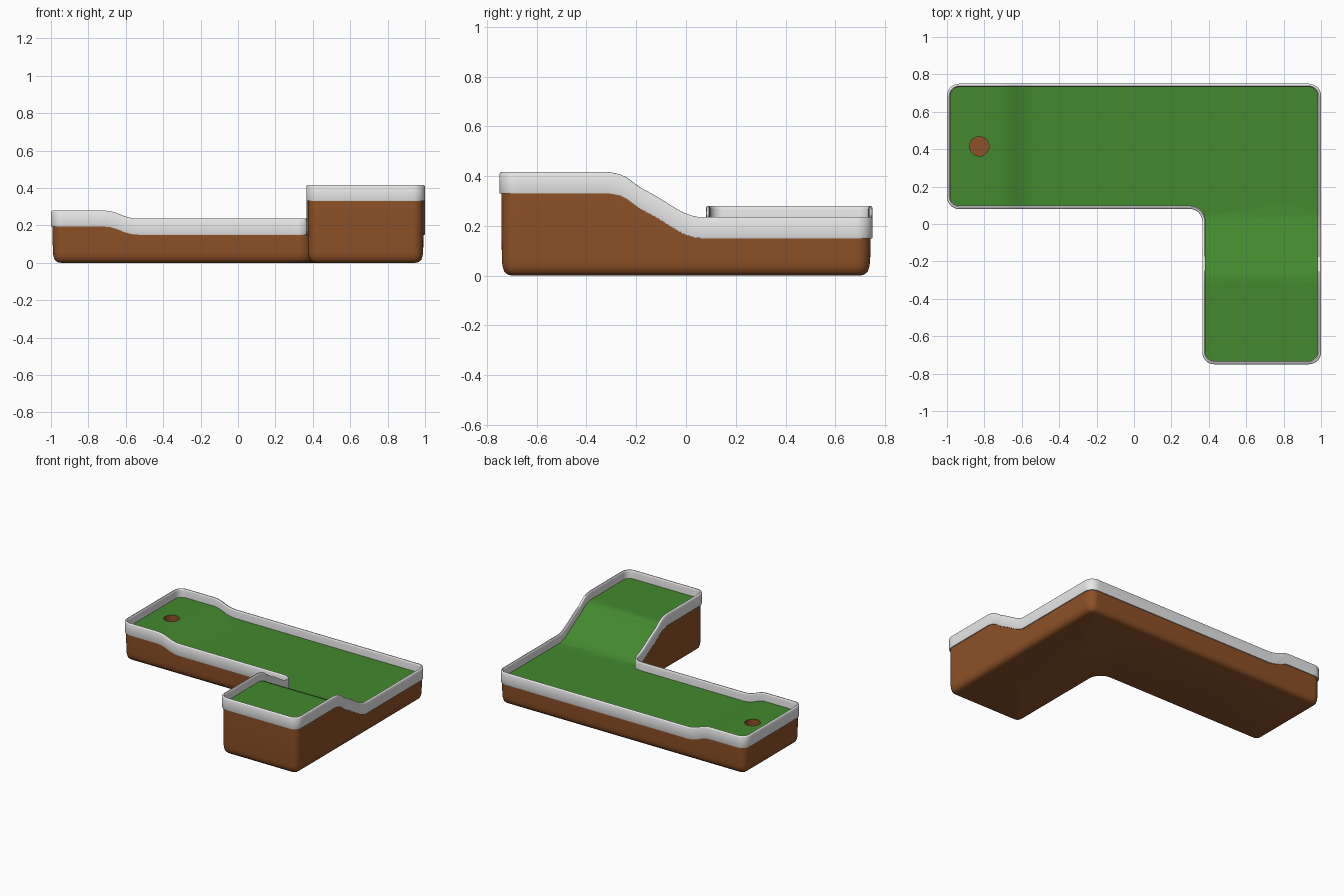
import bpy, bmesh, math
from mathutils import Vector

if "Cube" in bpy.data.objects:
    bpy.data.objects.remove(bpy.data.objects["Cube"])

R = 0.065  # plan corner radius
CORNERS = [Vector(c) for c in [(-1, .08), (.365, .08), (.365, -.75), (1, -.75), (1, .75), (-1, .75)]]


def material(name, rgb):
    m = bpy.data.materials.new(name)
    m.diffuse_color = (*rgb, 1)
    m.use_nodes = True
    m.node_tree.nodes["Principled BSDF"].inputs["Base Color"].default_value = m.diffuse_color
    return m


BROWN = material("brown earth", (.27, .083, .021))
WHITE = material("white rail", (.80, .80, .80))
GREEN = material("green turf", (.057, .25, .028))


def lerp_table(t, pts):
    if t <= pts[0][0]:
        return pts[0][1]
    for (a, u), (b, v) in zip(pts, pts[1:]):
        if t <= b:
            return u + (v - u) * (t - a) / (b - a)
    return pts[-1][1]


RAMP = [(-.31, .18), (-.27, .174), (-.235, .157), (-.19, .122), (-.12, .084), (-.05, .04), (-.01, .017), (.04, 0)]
STEP = [(-.70, .043), (-.67, .038), (-.635, .025), (-.60, .01), (-.55, 0)]


def height(x, y):
    # bottom edge of the rail, following the two ramps
    return .15 + lerp_table(y, RAMP) + lerp_table(x, STEP)


def outline(d):
    # rounded L outline inset by d; point count does not depend on d
    n, arcs = len(CORNERS), []
    for i, c in enumerate(CORNERS):
        din = (c - CORNERS[i - 1]).normalized()
        dout = (CORNERS[(i + 1) % n] - c).normalized()
        convex = din.x * dout.y - din.y * dout.x > 0
        r = R - d if convex else R + d
        ctr = c + (dout - din) * R
        arcs.append([ctr + r * (din * math.sin(k * math.pi / 16) - dout * math.cos(k * math.pi / 16))
                     for k in range(9)])
    pts = []
    for i in range(n):
        pts += arcs[i]
        a, b = arcs[i][-1], arcs[(i + 1) % n][0]
        steps = max(2, round((b - a).length / .025))
        pts += [a.lerp(b, k / steps) for k in range(1, steps)]
    return pts


def finish(bm, name, mat, angle=40):
    bmesh.ops.recalc_face_normals(bm, faces=bm.faces)
    me = bpy.data.meshes.new(name)
    bm.to_mesh(me)
    bm.free()
    ob = bpy.data.objects.new(name, me)
    bpy.context.collection.objects.link(ob)
    me.materials.append(mat)
    bpy.ops.object.select_all(action='DESELECT')
    ob.select_set(True)
    bpy.context.view_layer.objects.active = ob
    bpy.ops.object.shade_smooth_by_angle(angle=math.radians(angle))
    return ob


def bridge(bm, a, b):
    for i in range(len(a)):
        j = (i + 1) % len(a)
        bm.faces.new((a[i], a[j], b[j], b[i]))


def ring(bm, d, z, follow):
    return [bm.verts.new((p.x, p.y, z + (height(p.x, p.y) if follow else 0))) for p in outline(d)]


# earth base with rounded lower edge
bm = bmesh.new()
rings = [ring(bm, d, z, f) for d, z, f in
         [(.052, 0, 0), (.034, .004, 0), (.02, .016, 0), (.013, .036, 0), (.01, .06, 0), (.008, .01, 1)]]
for a, b in zip(rings, rings[1:]):
    bridge(bm, a, b)
bm.faces.new(rings[0])
finish(bm, "earth_base", BROWN)

# rail swept round the outline
bm = bmesh.new()
rings = [ring(bm, d, z, 1) for d, z in
         [(.002, 0), (0, .006), (0, .078), (.003, .084), (.007, .086), (.012, .086), (.016, .082), (.018, .074), (.018, 0)]]
for a, b in zip(rings, rings[1:] + rings[:1]):
    bridge(bm, a, b)
finish(bm, "rail", WHITE)

# turf: filled outline with a cup opening, cut across the ramps and draped
LIFT = .026
CUP = [(-.827 + .052 * math.cos(k * math.pi / 16), .415 + .052 * math.sin(k * math.pi / 16)) for k in range(32)]
bm = bmesh.new()
for loop in ([(p.x, p.y) for p in outline(.014)], CUP):
    vs = [bm.verts.new((x, y, 0)) for x, y in loop]
    for i, v in enumerate(vs):
        bm.edges.new((v, vs[i - 1]))
bmesh.ops.triangle_fill(bm, edges=bm.edges[:], use_beauty=True, normal=(0, 0, 1))
for axis, table in (((1, 0, 0), STEP), ((0, 1, 0), RAMP)):
    for t, _ in table:
        bmesh.ops.bisect_plane(bm, geom=bm.verts[:] + bm.edges[:] + bm.faces[:],
                               plane_co=Vector(axis) * t, plane_no=axis)
for v in bm.verts:
    v.co.z = height(v.co.x, v.co.y) + LIFT
bmesh.ops.triangulate(bm, faces=bm.faces[:])
finish(bm, "turf", GREEN)

# cup: sunken wall and floor
bm = bmesh.new()
top = [bm.verts.new((x, y, height(x, y) + LIFT)) for x, y in CUP]
low = [bm.verts.new((x, y, height(x, y) + LIFT - .09)) for x, y in CUP]
bridge(bm, low, top)
bm.faces.new(low)
cup = finish(bm, "cup", BROWN)
cup.data.flip_normals()  # the cup is seen from inside
